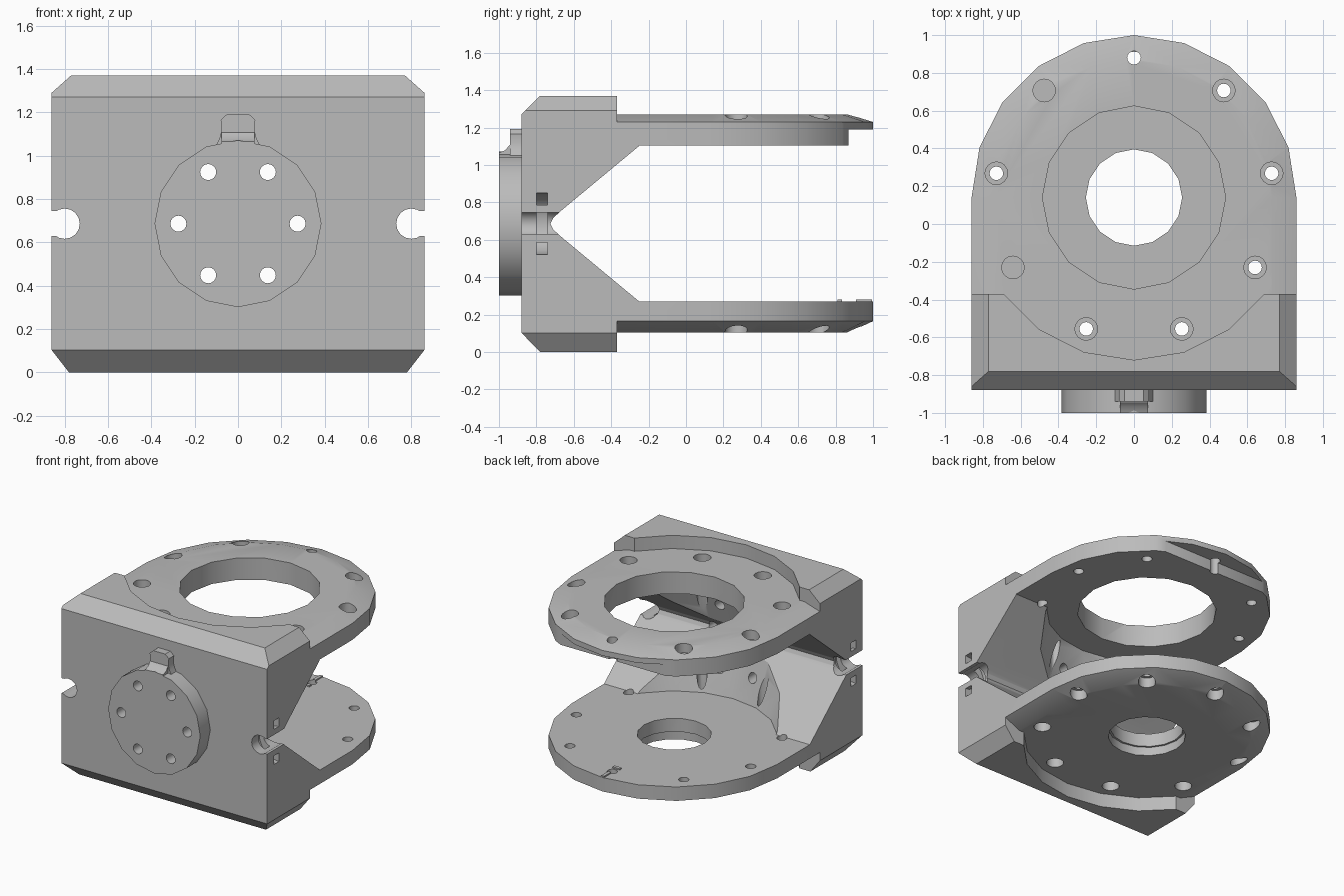
import bpy, bmesh, math

cube = bpy.data.objects.get("Cube")
if cube:
    bpy.data.objects.remove(cube, do_unlink=True)

grey = bpy.data.materials.new("plain grey")
grey.use_nodes = True
COLOR = (0.5, 0.5, 0.5, 1)
grey.diffuse_color = COLOR
grey.node_tree.nodes["Principled BSDF"].inputs["Base Color"].default_value = COLOR

MID = 0.686      # height of the symmetry plane
CY = 0.14        # y of the vertical turning axis
R = 0.86         # plate radius and half width


def loft(name, axis, layers):
    """Skin (outline, offset) layers stacked along one axis."""
    place = {"x": lambda p, h: (h, p[0], p[1]),
             "y": lambda p, h: (p[0], h, p[1]),
             "z": lambda p, h: (p[0], p[1], h)}[axis]
    bm = bmesh.new()
    rings = [[bm.verts.new(place(p, h)) for p in pts] for pts, h in layers]
    for a, b in zip(rings, rings[1:]):
        for i in range(len(a)):
            j = (i + 1) % len(a)
            bm.faces.new((a[i], a[j], b[j], b[i]))
    bm.faces.new(rings[0])
    bm.faces.new(rings[-1])
    bmesh.ops.recalc_face_normals(bm, faces=bm.faces)
    mesh = bpy.data.meshes.new(name)
    bm.to_mesh(mesh)
    bm.free()
    mesh.materials.append(grey)
    ob = bpy.data.objects.new(name, mesh)
    bpy.context.collection.objects.link(ob)
    return ob


def prism(name, axis, pts, a, b):
    return loft(name, axis, [(pts, a), (pts, b)])


def circle(u, v, r, n):
    return [(u + r * math.cos(math.tau * i / n), v + r * math.sin(math.tau * i / n))
            for i in range(n)]


def rod(axis, u, v, r, a, b, n=16):
    return prism("cutter", axis, circle(u, v, r, n), a, b)


def box(x0, x1, y0, y1, z0, z1, name="cutter"):
    return prism(name, "z", [(x0, y0), (x1, y0), (x1, y1), (x0, y1)], z0, z1)


def boolean(target, tool, kind="DIFFERENCE"):
    mod = target.modifiers.new("bool", "BOOLEAN")
    mod.operation, mod.solver, mod.object = kind, "EXACT", tool
    bpy.context.view_layer.objects.active = target
    bpy.ops.object.modifier_apply(modifier=mod.name)
    bpy.data.objects.remove(tool, do_unlink=True)


# Front block: side profile with a rounded V opening to the back
half = [(-0.37, 0), (-0.37, 0.2), (-0.25, 0.27), (-0.66, 0.61), (-0.71, 0.655)]
profile = [(-0.88, 0.103), (-0.78, 0)] + half
profile += [(-0.725, MID)] + [(y, 2 * MID - z) for y, z in reversed(half)]
profile += [(-0.78, 1.37), (-0.88, 1.27)]
body = prism("bracket_body", "x", profile, -R, R)

# Chamfered left and right edges
right = [(0.78, 0), (R, 0.103), (R, 1.29), (0.77, 1.37)]
outline = right + [(-x, z) for x, z in reversed(right)]
boolean(body, prism("cutter", "y", outline, -1.2, 1.2), "INTERSECT")

# Hollow behind the front wall
boolean(body, loft("cutter", "z", [(circle(0, CY, r, 20), z) for r, z in
                                   ((0.7, 0.27), (0.84, MID), (0.7, 1.105))]))


# Upper and lower round-ended plates with a sloping rim
def plate_outline(r):
    arc = [(r * math.cos(math.pi * i / 10), CY + r * math.sin(math.pi * i / 10))
           for i in range(11)]
    return arc + [(-r, -0.45), (r, -0.45)]


wide, narrow = plate_outline(R), plate_outline(0.73)
upper = loft("upper_plate", "z", [(wide, 1.105), (wide, 1.23), (narrow, 1.27)])
lower = loft("lower_plate", "z", [(narrow, 0.105), (wide, 0.165), (wide, 0.27)])
boolean(upper, box(-1, 1, 0.87, 1.2, 1.0, 1.19))
boolean(body, upper, "UNION")
boolean(body, lower, "UNION")

# Round seats sunk into the block above and below
boolean(body, rod("z", 0, CY, R, 1.27, 1.6, 20))
boolean(body, rod("z", 0, CY, R, -0.3, 0.105, 20))

# Large centre openings
boolean(body, rod("z", 0, CY, 0.485, 1.0, 1.5))
boolean(body, rod("z", 0, CY, 0.255, 0, 0.5))
boolean(body, rod("z", 0, CY, 0.27, 0, 0.17))

# Ring of nine counterbored bolt holes
for i in range(9):
    a = math.pi / 2 + math.tau * i / 9
    x, y = 0.74 * math.cos(a), CY + 0.74 * math.sin(a)
    boolean(body, rod("z", x, y, 0.036, -0.2, 1.6))
    boolean(body, rod("z", x, y, 0.06, -0.2, 0.18))
    if i:
        boolean(body, rod("z", x, y, 0.06, 1.2, 1.6))

# Cable notches and curved strap channels in both sides
for s in (-1, 1):
    channel = rod("y", s * R, MID, 0.165, -0.8, -0.74, 24)
    boolean(channel, rod("y", s * R, MID, 0.1, -0.9, -0.6, 24))
    boolean(body, channel)
    boolean(body, rod("y", s * 0.8, MID, 0.07, -1.2, -0.3))
    boolean(body, box(min(s * 0.8, s), max(s * 0.8, s), -1.2, -0.3, 0.63, 0.745))

# Round front boss with a rounded tab on top
boss = prism("front_boss", "y", circle(0, MID, 0.385, 16), -1.0, -0.87)
side = [(0.11, 1.03), (0.085, 1.08), (0.075, 1.12), (0.08, 1.165), (0.05, 1.192)]
tab = prism("front_tab", "y", side + [(-x, z) for x, z in reversed(side)], -0.94, -0.87)
fillet = prism("tab_fillet", "x", [(-0.9, 1.0), (-1.0, 1.0), (-1.0, 1.065),
                                   (-0.965, 1.08), (-0.945, 1.105), (-0.9, 1.12)],
               -0.075, 0.075)

# Six screw holes through the boss and wall
for i in range(6):
    a = math.tau * i / 6
    for part in (body, boss):
        boolean(part, rod("y", 0.275 * math.cos(a), MID + 0.275 * math.sin(a),
                          0.037, -1.2, -0.2))

# Small index ridges at the back of the lower plate
ridges = [box(-0.012, 0.012, 0.91, 0.995, 0.26, 0.28, "rear_index_ridge"),
          box(-0.03, 0.03, 0.81, 0.835, 0.26, 0.28, "inner_index_ridge")]

# Soft shading on the curved surfaces, sharp edges kept
bpy.ops.object.select_all(action="DESELECT")
for ob in (body, boss, tab, fillet, *ridges):
    ob.select_set(True)
bpy.context.view_layer.objects.active = body
bpy.ops.object.shade_smooth_by_angle(angle=math.radians(30))
